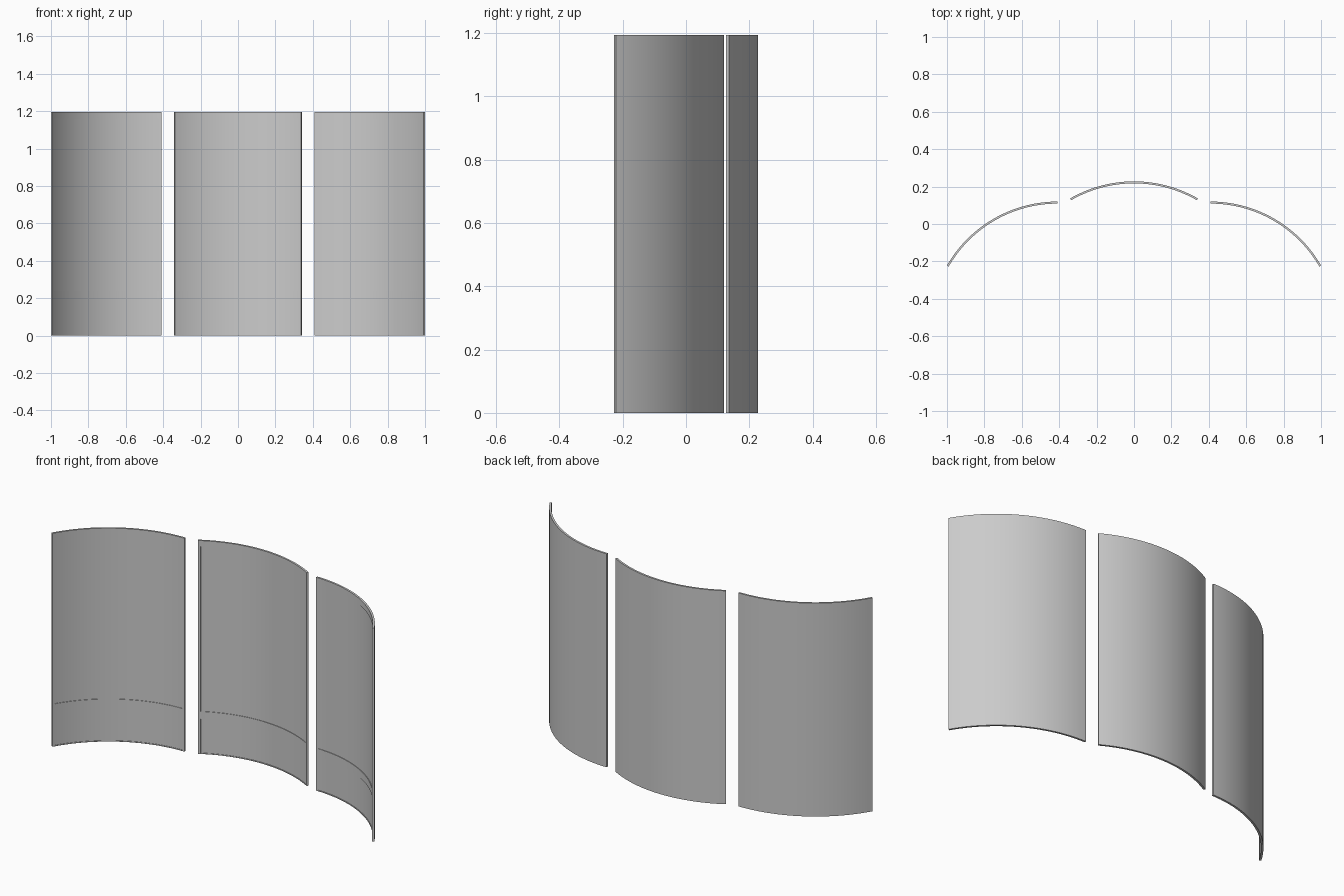
import bpy, bmesh, math

if "Cube" in bpy.data.objects:
    bpy.data.objects.remove(bpy.data.objects["Cube"])

R = 0.684                  # outer (rear) radius of every screen
T = 0.011                  # thickness
HALF = math.radians(30)    # half of the arc each screen covers
SIDE = 0.014 / R           # angular width of the side borders
DEPTH = 0.003              # recess of the front fields
SEG = 32


def set_radius(verts, r):
    for v in verts:
        k = r / math.hypot(v.co.x, v.co.y)
        v.co.x *= k
        v.co.y *= k


def curved_panel(name, z0, z1, low, top, centre, turn):
    """Curved slab with a rectangular recessed field on its concave front."""
    inner = HALF - SIDE
    angles = [-HALF] + [-inner + 2 * inner * i / SEG for i in range(SEG + 1)] + [HALF]
    heights = [z0, z0 + low, z1 - top, z1]
    bm = bmesh.new()
    r = R - T
    grid = [[bm.verts.new((r * math.sin(a), r * math.cos(a), z)) for z in heights]
            for a in angles]
    faces, field = [], []
    for i in range(len(angles) - 1):
        for j in range(3):
            f = bm.faces.new((grid[i][j], grid[i + 1][j],
                              grid[i + 1][j + 1], grid[i][j + 1]))
            faces.append(f)
            if j == 1 and 0 < i < len(angles) - 2:
                field.append(f)

    # Rear skin and rims
    out = bmesh.ops.extrude_face_region(bm, geom=faces, use_keep_orig=True)["geom"]
    set_radius([g for g in out if isinstance(g, bmesh.types.BMVert)], R)

    # Recessed front field
    out = bmesh.ops.extrude_face_region(bm, geom=field, use_keep_orig=True)["geom"]
    set_radius([g for g in out if isinstance(g, bmesh.types.BMVert)], R - T + DEPTH)
    bmesh.ops.delete(bm, geom=field, context='FACES')
    bmesh.ops.recalc_face_normals(bm, faces=bm.faces[:])

    mesh = bpy.data.meshes.new(name)
    bm.to_mesh(mesh)
    bm.free()
    ob = bpy.data.objects.new(name, mesh)
    bpy.context.collection.objects.link(ob)
    ob.location = (centre[0], centre[1], 0)
    ob.rotation_euler.z = turn
    bpy.ops.object.select_all(action='DESELECT')
    ob.select_set(True)
    bpy.context.view_layer.objects.active = ob
    bpy.ops.object.shade_smooth_by_angle(angle=math.radians(30))


# Three screens, each a tall framed panel above a kick panel
screens = {
    "left": ((-0.408, -0.564), HALF),
    "centre": ((0, 0.228 - R), 0),
    "right": ((0.408, -0.564), -HALF),
}
for side, (centre, turn) in screens.items():
    curved_panel(side + "_upper_panel", 0.2, 1.195, 0.038, 0.033, centre, turn)
    curved_panel(side + "_kick_panel", 0.0, 0.2, 0.005, 0.004, centre, turn)
